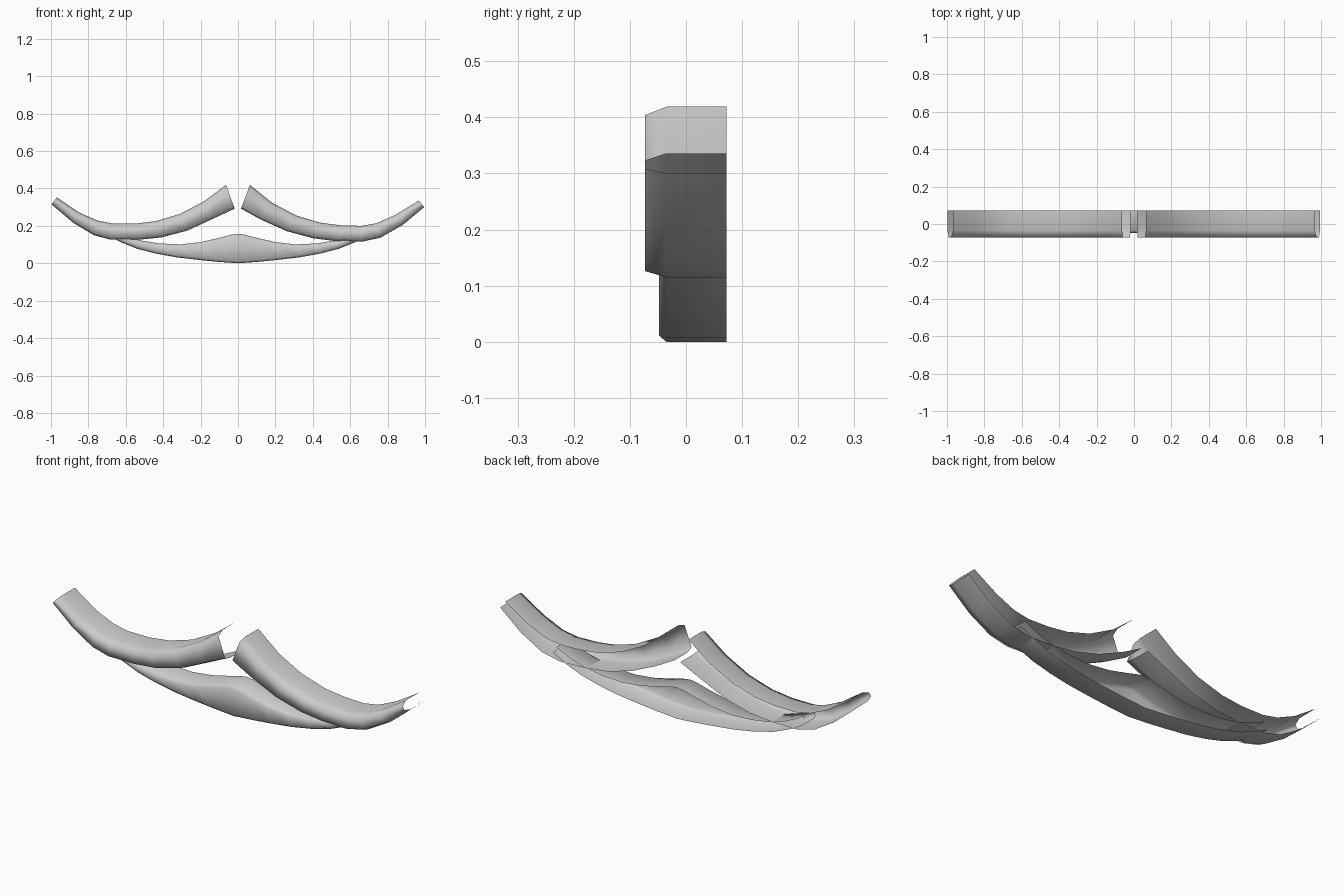
import bpy, bmesh
from mathutils import Vector

BACK, EDGE = 0.072, -0.035


def shell(name, rails, front):
    """Open-backed strip lofted between an upper and a lower rail (x, z)."""
    bm = bmesh.new()
    rings = []
    for tx, tz, bx, bz in rails:
        t, b = Vector((tx, 0, tz)), Vector((bx, 0, bz))
        d = (b - t).normalized()
        section = [(t, BACK), (t, EDGE), (t + d * 0.016, front),
                   (b - d * 0.011, front), (b, EDGE), (b, BACK)]
        rings.append([bm.verts.new((p.x, y, p.z)) for p, y in section])
    for r, s in zip(rings, rings[1:]):
        for i in range(5):
            bm.faces.new((r[i], r[i + 1], s[i + 1], s[i]))
    bmesh.ops.recalc_face_normals(bm, faces=bm.faces)
    # front faces look towards -y
    if sum(f.normal.y * f.calc_area() for f in bm.faces) > 0:
        bmesh.ops.reverse_faces(bm, faces=bm.faces)
    me = bpy.data.meshes.new(name)
    bm.to_mesh(me)
    bm.free()
    me.shade_smooth()
    ob = bpy.data.objects.new(name, me)
    bpy.context.collection.objects.link(ob)
    return ob


# Upper curved strips: (top x, top z, bottom x, bottom z) from centre to tip
right = [(0.064, 0.419, 0.016, 0.292), (0.18, 0.325, 0.12, 0.235),
         (0.31, 0.256, 0.26, 0.172), (0.44, 0.217, 0.40, 0.134),
         (0.55, 0.203, 0.52, 0.119), (0.66, 0.200, 0.66, 0.115),
         (0.74, 0.214, 0.76, 0.136), (0.84, 0.258, 0.88, 0.204),
         (0.967, 0.336, 0.995, 0.30)]
left = [(-0.064, 0.419, -0.018, 0.292), (-0.18, 0.332, -0.14, 0.235),
        (-0.31, 0.264, -0.27, 0.175), (-0.44, 0.225, -0.41, 0.138),
        (-0.55, 0.212, -0.53, 0.126), (-0.67, 0.212, -0.68, 0.126),
        (-0.75, 0.228, -0.77, 0.15), (-0.85, 0.272, -0.88, 0.216),
        (-0.968, 0.352, -0.997, 0.315)]
shell("upper_strip_right", right, -0.073)
shell("upper_strip_left", left, -0.073)

# Lower crescent, mirrored half rail
half = [(0.035, 0.153, 0.04, 0.003), (0.10, 0.136, 0.11, 0.008),
        (0.20, 0.113, 0.21, 0.018), (0.31, 0.101, 0.33, 0.032),
        (0.42, 0.106, 0.44, 0.052), (0.52, 0.122, 0.54, 0.078),
        (0.60, 0.146, 0.62, 0.110), (0.68, 0.182, 0.70, 0.150)]
mirrored = [(-a, b, -c, d) for a, b, c, d in reversed(half)]
shell("lower_crescent", mirrored + [(0, 0.158, 0, 0.0)] + half, -0.048)
